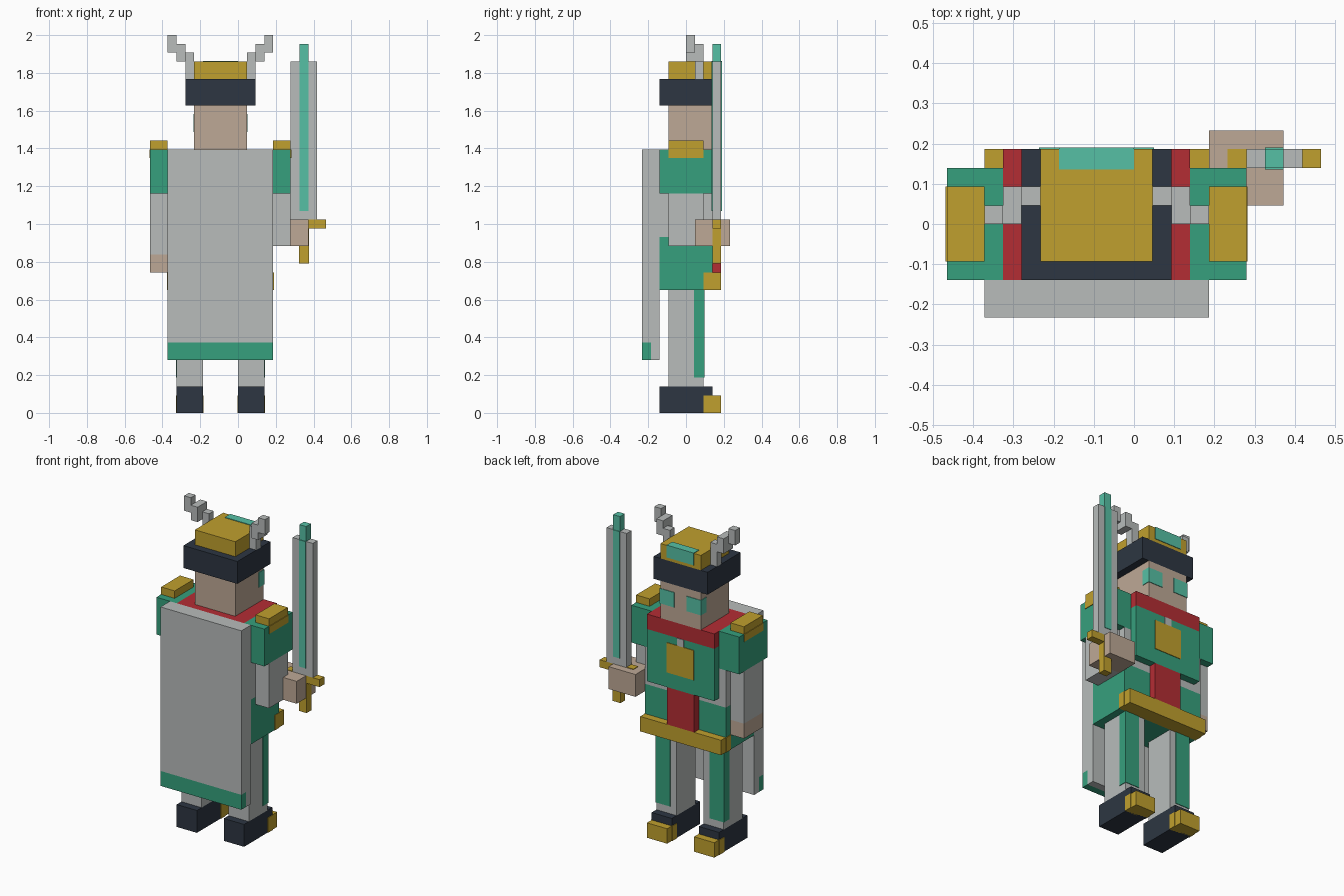
import bpy
import bmesh
from mathutils import Vector

cube = bpy.data.objects.get("Cube")
if cube:
    bpy.data.objects.remove(cube)

UNIT = 2 / 43        # edge of one block
BODY_CENTRE = -2     # the body sits off centre to leave room for the sword
PAINT = 0.08         # thickness of painted plates, in blocks


def make_material(name, hex_colour):
    def linear(pair):
        v = int(pair, 16) / 255
        return v / 12.92 if v <= 0.04045 else ((v + 0.055) / 1.055) ** 2.4
    colour = [linear(hex_colour[i:i + 2]) for i in (0, 2, 4)] + [1]
    mat = bpy.data.materials.new(name)
    mat.use_nodes = True
    mat.diffuse_color = colour
    mat.node_tree.nodes["Principled BSDF"].inputs["Base Color"].default_value = colour
    return mat


GREY = make_material("pale grey", "b8bcbb")
GREEN = make_material("cloth green", "36a07d")
GOLD = make_material("gold", "c0a02e")
DARK = make_material("dark slate", "2d3642")
SKIN = make_material("skin", "bea996")
RED = make_material("red", "b42d34")
TEAL = make_material("light teal", "56c0a5")


def box(name, mat, x, y, z, grow=(0, 0, 0)):
    """Block from ranges measured from the body centre, grown outward by grow."""
    bm = bmesh.new()
    bmesh.ops.create_cube(bm, size=1)
    for v in bm.verts:
        ends = [r[0] - g if c < 0 else r[1] + g
                for c, r, g in zip(v.co, (x, y, z), grow)]
        v.co = Vector((ends[0] + BODY_CENTRE, ends[1], ends[2])) * UNIT
    mesh = bpy.data.meshes.new(name)
    bm.to_mesh(mesh)
    bm.free()
    mesh.materials.append(mat)
    obj = bpy.data.objects.new(name, mesh)
    bpy.context.collection.objects.link(obj)
    return obj


def pair(name, mat, x, y, z, grow=(0, 0, 0)):
    """The same block on both sides of the body."""
    box("left_" + name, mat, x, y, z, grow)
    box("right_" + name, mat, (-x[1], -x[0]), y, z, grow)


SIDES = (PAINT, 0, 0)
FRONT = (0, PAINT, 0)
TOP = (0, 0, PAINT)
CORNER = (PAINT, PAINT, 0)

# Legs and boots
pair("leg", GREY, (2, 5), (-2, 2), (3, 14))
pair("leg_stripe", GREEN, (3, 5), (1, 2), (4, 14), CORNER)
pair("boot", DARK, (2, 5), (-3, 3), (0, 3))
pair("toe_cap", GOLD, (2, 5), (3, 4), (0, 2))
pair("toe_cap_side", GOLD, (2, 5), (2, 3), (0, 2), SIDES)

# Torso, skirt and belt
box("skirt", GREEN, (-6, 6), (-3, 3), (14, 20))
box("waist", GREY, (-6, 6), (-3, 3), (20, 25))
box("belt", GOLD, (-6, 6), (3, 4), (14, 16))
box("belt_side", GOLD, (-6, 6), (2, 3), (14, 16), SIDES)
box("front_sash", RED, (-2, 2), (3, 4), (16, 21))
box("vest", GREEN, (-5, 5), (-3, 4), (21, 28))
box("collar", RED, (-5, 5), (-3, 4), (28, 30))
box("vest_gap", GREY, (-0.5, 0.5), (3, 4), (27, 28), FRONT)
box("chest_emblem", GOLD, (-2, 2), (3, 4), (23, 27), FRONT)

# Cape with coloured hem
box("cape", GREY, (-6, 6), (-5, -3), (8, 30))
box("cape_hem", GREEN, (-6, 6), (-5, -4), (6, 8))
box("cape_lining", GREY, (-6, 6), (-4, -3), (6, 8))

# Arms
pair("sleeve", GREEN, (5, 8), (-3, 3), (25, 30))
pair("shoulder_pad", GOLD, (6, 8), (-2, 2), (30, 31))
pair("shoulder_trim", GOLD, (7, 8), (-2, 2), (29, 30), SIDES)
box("left_forearm", GREY, (6, 8), (-2, 2), (19, 25))
box("right_forearm", GREY, (-8, -6), (-2, 2), (18, 25))
box("right_hand", SKIN, (-8, -6), (-2, 2), (16, 18))
box("left_hand", SKIN, (6, 10), (1, 5), (19, 22))

# Head, hat and horns
box("head", SKIN, (-3, 3), (-2, 4), (30, 35))
pair("eye", TEAL, (1, 3), (3, 4), (32, 34), CORNER)
box("hat_brim", DARK, (-4, 4), (-3, 4), (35, 38))
box("hat_crown", GOLD, (-3, 3), (-2, 4), (38, 40))
box("hat_jewel", TEAL, (-2, 2), (3, 4), (38.5, 40), (0, PAINT, PAINT))
pair("horn_base", GREY, (3, 4), (1, 2), (38, 41))
pair("horn_middle", GREY, (4, 5), (0, 2), (40, 42))
pair("horn_tip", GREY, (5, 6), (0, 1), (41, 43))

# Sword held in the left hand
box("sword_blade", GREY, (8, 11), (3, 4), (22, 40))
box("sword_groove", TEAL, (9, 10), (3, 4), (23, 40), FRONT)
box("sword_tip", TEAL, (9, 10), (3, 4), (40, 42))
box("sword_guard", GOLD, (10, 12), (3, 4), (21, 22))
box("sword_guard_end", GOLD, (7, 8), (3, 4), (21, 22), TOP)
box("sword_handle", GOLD, (9, 10), (3, 4), (17, 22), SIDES)
